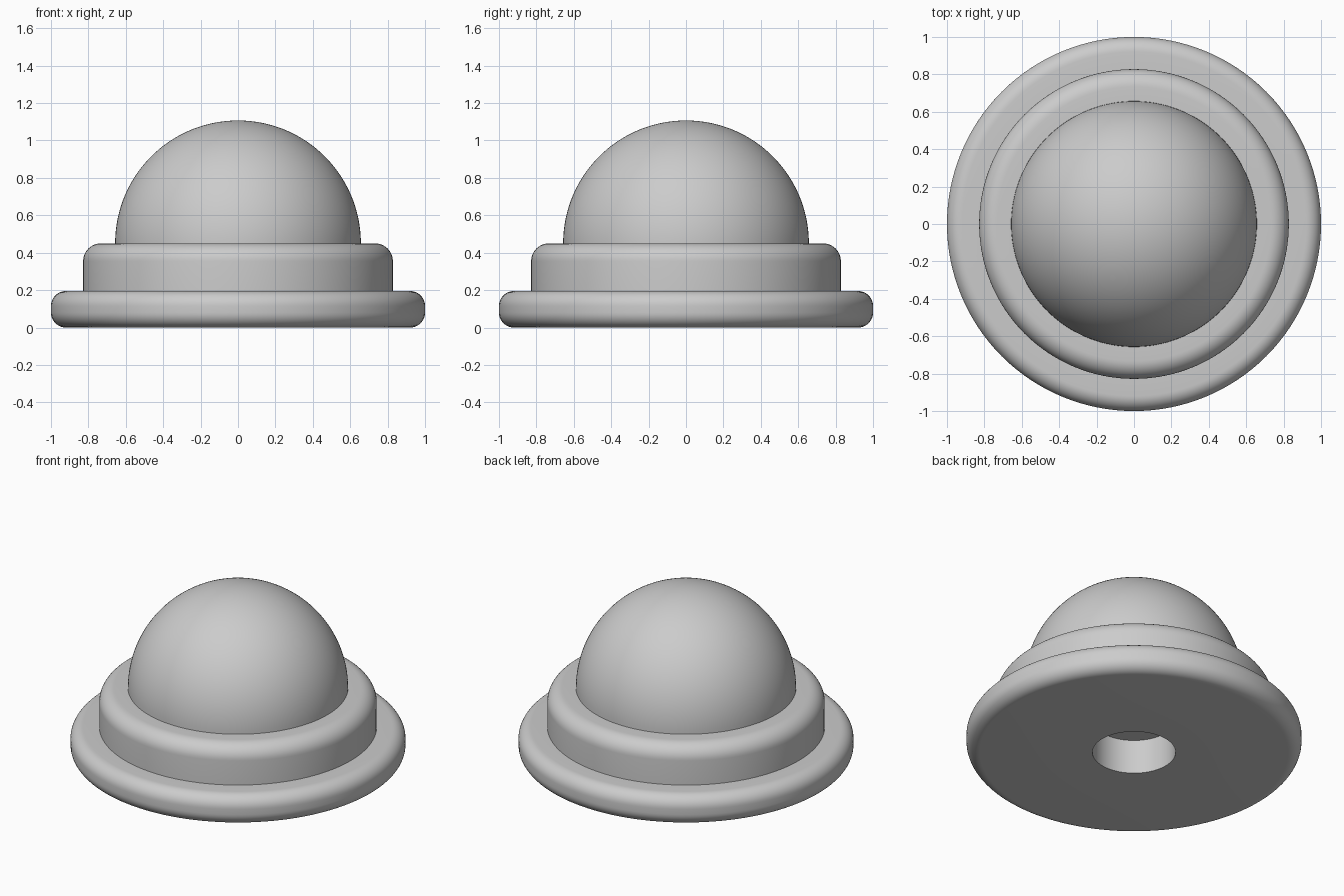
import bpy
import bmesh
from math import cos, sin, radians, pi

SEGMENTS = 128

cube = bpy.data.objects.get("Cube")
if cube:
    bpy.data.objects.remove(cube, do_unlink=True)

# Single grey material
grey = bpy.data.materials.new("plain grey")
grey.use_nodes = True
colour = (0.6, 0.6, 0.6, 1.0)
grey.diffuse_color = colour
grey.node_tree.nodes["Principled BSDF"].inputs["Base Color"].default_value = colour


def arc(r, z, radius, start, end, steps):
    """Profile points (r, z) along a circular arc, angles in degrees."""
    angles = [radians(start + (end - start) * i / steps) for i in range(steps + 1)]
    return [(r + radius * cos(a), z + radius * sin(a)) for a in angles]


def lathe(name, profile):
    """Spin an (r, z) profile, listed from bottom to top, around the z axis."""
    bm = bmesh.new()
    verts = [bm.verts.new((r, 0, z)) for r, z in profile]
    edges = [bm.edges.new(pair) for pair in zip(verts, verts[1:])]
    bmesh.ops.spin(bm, geom=verts + edges, cent=(0, 0, 0), axis=(0, 0, 1),
                   angle=2 * pi, steps=SEGMENTS, use_merge=True)
    bmesh.ops.remove_doubles(bm, verts=bm.verts, dist=1e-5)
    # Profiles run outward at the base, so the first spin order decides facing
    bm.normal_update()
    outer = max(bm.faces, key=lambda f: f.calc_center_median().xy.length)
    if outer.normal.xy.dot(outer.calc_center_median().xy) < 0:
        bmesh.ops.reverse_faces(bm, faces=bm.faces)
    mesh = bpy.data.meshes.new(name)
    bm.to_mesh(mesh)
    bm.free()
    mesh.materials.append(grey)
    obj = bpy.data.objects.new(name, mesh)
    bpy.context.collection.objects.link(obj)
    bpy.ops.object.select_all(action='DESELECT')
    obj.select_set(True)
    bpy.context.view_layer.objects.active = obj
    bpy.ops.object.shade_smooth_by_angle(angle=radians(30))
    return obj


# Dimensions shared by neighbouring parts
flange_top, flange_round = 0.195, 0.08
collar_r, collar_top, collar_round = 0.828, 0.45, 0.095
dome_r = 0.657
hole_r, hole_depth = 0.248, 0.225

# Wide rounded foot with a blind hole underneath
lathe("base_flange",
      [(0, hole_depth), (hole_r, hole_depth), (hole_r, 0)]
      + arc(1 - flange_round, flange_round, flange_round, -90, 0, 10)
      + arc(1 - flange_round, flange_top - flange_round, flange_round, 0, 90, 10)
      + [(collar_r, flange_top)])

# Narrower step with a rounded top edge
lathe("collar",
      [(collar_r, flange_top)]
      + arc(collar_r - collar_round, collar_top - collar_round, collar_round, 0, 90, 10)
      + [(dome_r, collar_top)])

# Hemispherical cap
lathe("dome", arc(0, collar_top, dome_r, 0, 90, 40))
